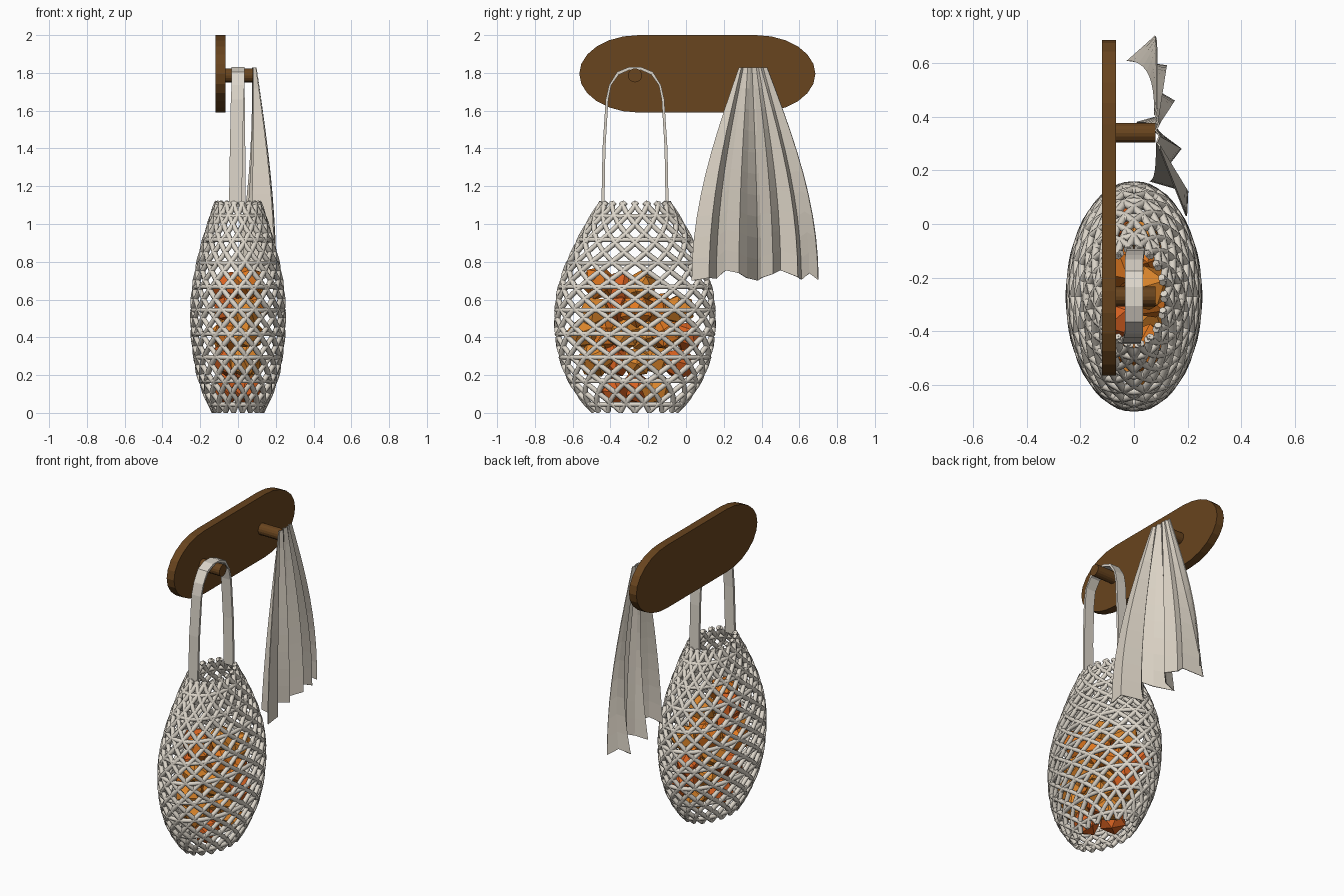
import bpy, bmesh, math, random
from mathutils import Vector, Euler

if "Cube" in bpy.data.objects:
    bpy.data.objects.remove(bpy.data.objects["Cube"])
random.seed(4)


def mat(name, c):
    m = bpy.data.materials.new(name)
    m.diffuse_color = (*c, 1)
    m.use_nodes = True
    m.node_tree.nodes["Principled BSDF"].inputs["Base Color"].default_value = m.diffuse_color
    return m


WOOD = mat("brown wood", (0.14, 0.058, 0.013))
ROPE = mat("pale rope", (0.72, 0.67, 0.59))
CLOTH = mat("linen", (0.70, 0.64, 0.55))
FRUIT = [mat("orange", (0.75, 0.19, 0.015)),
         mat("red orange", (0.68, 0.12, 0.015)),
         mat("amber", (0.72, 0.24, 0.025))]


def add_mesh(name, bm, *mats):
    bmesh.ops.recalc_face_normals(bm, faces=bm.faces)
    me = bpy.data.meshes.new(name)
    bm.to_mesh(me)
    bm.free()
    ob = bpy.data.objects.new(name, me)
    bpy.context.collection.objects.link(ob)
    for m in mats:
        me.materials.append(m)
    return ob


def add_prism(name, outline, x0, x1, m):
    """Extrude a (y, z) outline from x0 to x1."""
    bm = bmesh.new()
    f = bm.faces.new([bm.verts.new((x0, y, z)) for y, z in outline])
    r = bmesh.ops.extrude_face_region(bm, geom=[f])
    vs = [v for v in r["geom"] if isinstance(v, bmesh.types.BMVert)]
    bmesh.ops.translate(bm, vec=(x1 - x0, 0, 0), verts=vs)
    return add_mesh(name, bm, m)


def lerp_table(table, t):
    for a, b in zip(table, table[1:]):
        if t <= b[0]:
            k = (t - a[0]) / (b[0] - a[0])
            return [p + (q - p) * k for p, q in zip(a[1:], b[1:])]
    return list(table[-1][1:])


# Wall board with elliptical ends, and two pegs
outline = []
for side, yc in ((1, 0.37), (-1, -0.25)):
    for i in range(13):
        a = -math.pi / 2 + math.pi * i / 12
        outline.append((yc + side * 0.315 * math.cos(a), 1.795 + side * 0.205 * math.sin(a)))
add_prism("wall_board", outline, -0.12, -0.067, WOOD)
for i, y in enumerate((-0.27, 0.34)):
    ring = [(y + 0.037 * math.cos(a * math.pi / 8), 1.787 + 0.037 * math.sin(a * math.pi / 8)) for a in range(16)]
    add_prism("peg_%d" % (i + 1), ring, -0.075, 0.08, WOOD)

# Net bag: half width along y at each height
CY, TOP = -0.27, 1.115
PROFILE = [(0, .215), (.05, .26), (.1, .30), (.2, .36), (.3, .394), (.4, .412), (.5, .418), (.6, .411),
           (.7, .388), (.8, .352), (.9, .305), (1.0, .25), (1.12, .175)]


def bag_point(a, z):
    h = lerp_table(PROFILE, z)[0]
    w = h * (0.575 + 0.05 * (z / TOP) ** 4)
    return (w * math.cos(a), CY + h * math.sin(a), z)


def add_net(name, paths, radius, cyclic):
    cu = bpy.data.curves.new(name, "CURVE")
    cu.dimensions = "3D"
    cu.bevel_depth = radius
    cu.bevel_resolution = 1
    cu.use_fill_caps = True
    for p in paths:
        s = cu.splines.new("POLY")
        s.points.add(len(p) - 1)
        for pt, co in zip(s.points, p):
            pt.co = (*co, 1)
        s.use_cyclic_u = cyclic
    ob = bpy.data.objects.new(name, cu)
    bpy.context.collection.objects.link(ob)
    cu.materials.append(ROPE)


N, TURN, STEPS = 18, 3.9, 32
for name, d in (("net_strands_left", -1), ("net_strands_right", 1)):
    paths = []
    for k in range(N):
        paths.append([bag_point(2 * math.pi * k / N + d * TURN * i / STEPS, 0.008 + (TOP - 0.008) * i / STEPS)
                      for i in range(STEPS + 1)])
    add_net(name, paths, 0.0145, False)
add_net("net_rings", [[bag_point(2 * math.pi * i / 48, 0.045 + 0.1245 * k) for i in range(48)]
                      for k in range(9)], 0.0135, True)

# Faceted fruit piled inside the net
bm = bmesh.new()
for z, n, shift in ((.13, 3, 0), (.27, 5, .01), (.41, 6, 0), (.55, 5, .01), (.675, 3, -.08)):
    for i in range(n):
        off = i - (n - 1) / 2
        x = 0.06 * (-1) ** i * (1 - 0.2 * abs(off))
        c = Vector((x, CY + shift + off * 0.112, z + random.uniform(-.015, .015)))
        r = bmesh.ops.create_icosphere(bm, subdivisions=1, radius=random.uniform(.085, .1))
        rot = Euler([random.uniform(0, 6) for _ in range(3)]).to_matrix()
        k = random.randrange(3)
        for v in r["verts"]:
            v.co = rot @ v.co + c
            for f in v.link_faces:
                f.material_index = k
add_mesh("fruit", bm, *FRUIT)

# Carrying strap: flat ribbon looped over the peg
half = [(-.178, 1.09, -.014), (-.172, 1.4, -.009), (-.155, 1.66, -.004), (-.138, 1.735, 0),
        (-.095, 1.805, 0), (-.035, 1.83, 0)]
path = [(x, y, z) for y, z, x in half] + [(-x * .5, -y, z) for y, z, x in reversed(half)]
bm = bmesh.new()
prev = None
for x, y, z in path:
    inner = (y * 0.91, z - (0.015 if z > 1.75 else 0))
    cs = [bm.verts.new((x + s * 0.034, CY + p[0], p[1]))
          for s, p in ((-1, (y, z)), (1, (y, z)), (1, inner), (-1, inner))]
    if prev:
        for j in range(4):
            bm.faces.new((prev[j], prev[(j + 1) % 4], cs[(j + 1) % 4], cs[j]))
    else:
        bm.faces.new(cs)
    prev = cs
bm.faces.new(prev)
add_mesh("strap", bm, ROPE)

# Pleated cloth: gathered at the peg, spreading to a zigzag hem (x, y, z)
hem = [(.195, .03, .70), (.20, .12, .715), (.06, .16, .71), (.12, .21, .755), (.175, .28, .74), (.12, .32, .715),
       (.01, .38, .70), (.09, .40, .715), (.15, .46, .735), (.08, .50, .755), (.12, .59, .72), (-.025, .61, .705),
       (.03, .655, .74), (.08, .70, .705)]
bm = bmesh.new()
rows = []
ROWS = 10
for i in range(ROWS + 1):
    t = i / ROWS
    e = math.sin(t * math.pi / 2)
    row = []
    for j, (hx, hy, hz) in enumerate(hem):
        u = j / (len(hem) - 1)
        tx, ty = 0.088 + 0.08 * (hx - 0.1), 0.28 + 0.15 * u
        fx = t ** 2.5 if hx < 0.1 else e   # inner folds open only near the hem
        row.append(bm.verts.new((tx + (hx - tx) * fx, ty + (hy - ty) * e, 1.828 + (hz - 1.828) * t)))
    rows.append(row)
for a, b in zip(rows, rows[1:]):
    for j in range(len(hem) - 1):
        bm.faces.new((a[j], a[j + 1], b[j + 1], b[j]))
cloth = add_mesh("cloth", bm, CLOTH)
sol = cloth.modifiers.new("thickness", "SOLIDIFY")
sol.thickness = 0.006
sol.offset = 0
